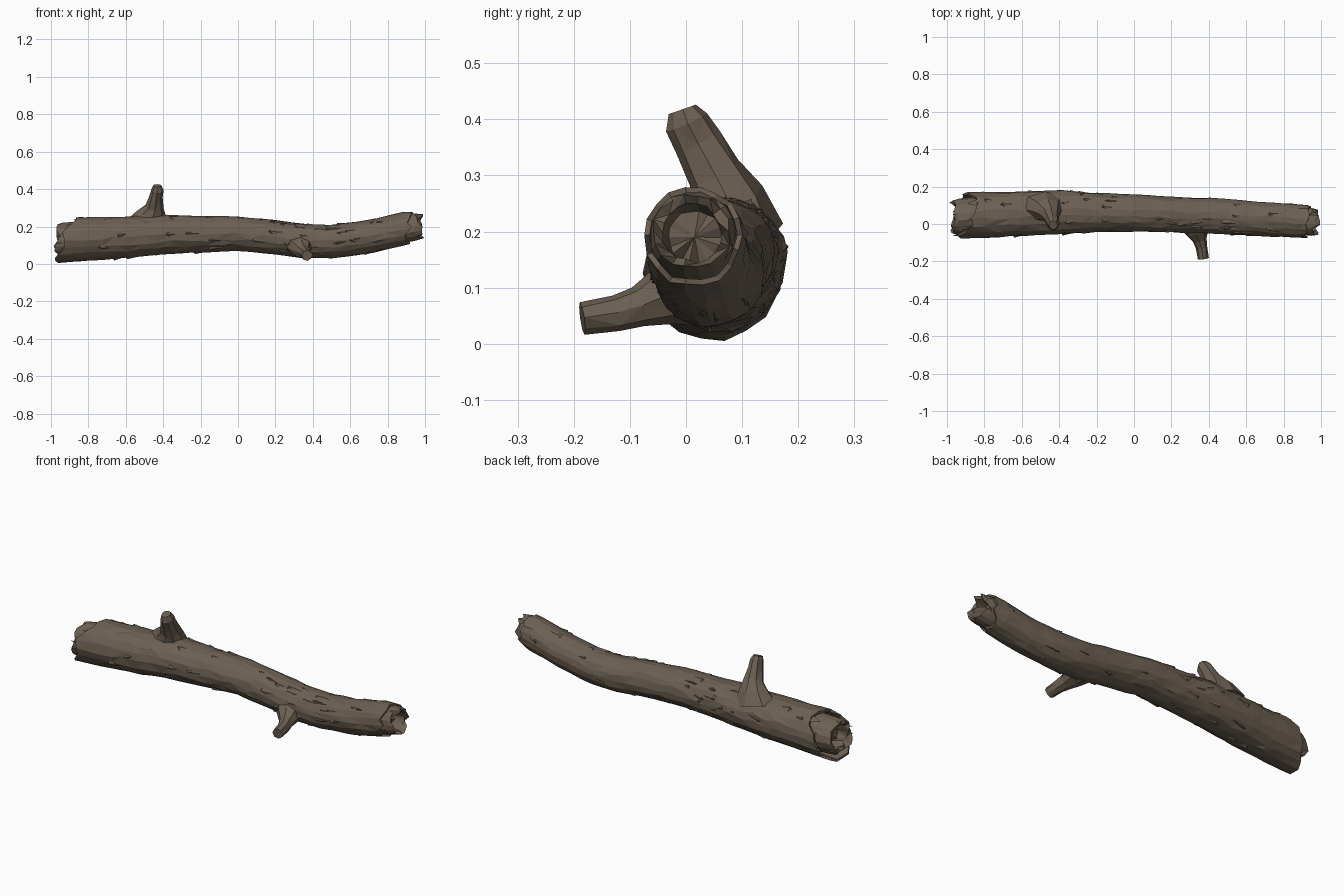
import bpy, bmesh, math, random
from mathutils import Vector

random.seed(7)
old = bpy.data.objects.get("Cube")
if old:
    bpy.data.objects.remove(old)

bark = bpy.data.materials.new("bark brown")
bark.use_nodes = True
color = (0.150, 0.116, 0.085, 1)
bark.diffuse_color = color
bark.node_tree.nodes["Principled BSDF"].inputs["Base Color"].default_value = color

# Trunk outline: x, y min, y max, z min, z max
OUTLINE = [
    (-1.0, -.07, .165, .005, .24), (-.85, -.075, .17, .01, .25),
    (-.6, -.065, .175, .03, .255), (-.4, -.055, .18, .05, .265),
    (-.2, -.045, .165, .06, .258), (0, -.04, .16, .07, .255),
    (.2, -.045, .145, .05, .235), (.35, -.05, .14, .03, .215),
    (.5, -.055, .135, .03, .21), (.7, -.065, .115, .055, .235),
    (.9, -.075, .105, .1, .282), (1.0, -.075, .09, .125, .28),
]
SIDES = 18


def section(x):
    """Centre and half sizes of the trunk at x."""
    x = max(-1, min(1, x))
    for a, b in zip(OUTLINE, OUTLINE[1:]):
        if x <= b[0]:
            t = (x - a[0]) / (b[0] - a[0])
            y0, y1, z0, z1 = (p + (q - p) * t for p, q in zip(a[1:], b[1:]))
            return (y0 + y1) / 2, (z0 + z1) / 2, (y1 - y0) / 2, (z1 - z0) / 2


def surface(x, ang, scale=1.0):
    cy, cz, ry, rz = section(x)
    return Vector((x, cy + ry * scale * math.cos(ang), cz + rz * scale * math.sin(ang)))


def finish(bm, name):
    bmesh.ops.recalc_face_normals(bm, faces=bm.faces)
    me = bpy.data.meshes.new(name)
    bm.to_mesh(me)
    bm.free()
    me.materials.append(bark)
    ob = bpy.data.objects.new(name, me)
    bpy.context.scene.collection.objects.link(ob)
    return ob


def loft(name, rings, cap_start=True, cap_end=True):
    """Skin closed rings of points with irregular triangles."""
    bm = bmesh.new()
    vs = [[bm.verts.new(p) for p in ring] for ring in rings]
    n = len(vs[0])
    for a, b in zip(vs, vs[1:]):
        for i in range(n):
            j = (i + 1) % n
            if random.random() < .5:
                bm.faces.new((a[i], a[j], b[j]))
                bm.faces.new((a[i], b[j], b[i]))
            else:
                bm.faces.new((a[i], a[j], b[i]))
                bm.faces.new((a[j], b[j], b[i]))
    for ring, want in ((vs[0], cap_start), (vs[-1], cap_end)):
        if want:
            mid = bm.verts.new(sum((v.co for v in ring), Vector()) / n)
            for i in range(n):
                bm.faces.new((ring[i], ring[(i + 1) % n], mid))
    return finish(bm, name)


def angles(shift=0):
    return [math.tau * (i + shift) / SIDES for i in range(SIDES)]


def rough_ring(x, scale=1.0, jx=.02, jr=.025):
    return [surface(x + random.uniform(-jx, jx), a + random.uniform(-.07, .07),
                    scale + random.uniform(-jr, jr)) for a in angles()]


def jagged_ring(reach, scale, depth):
    """Splintered edge: reach(angle) gives the base x, teeth alternate."""
    return [surface(reach(a) + random.uniform(-depth, depth), a,
                    scale + random.uniform(-.03, .03)) for a in angles()]


# Bark: long faceted shell with torn lips folding in at both ends
def left_lip(a):
    return -.905 - .05 * math.cos(a - 4.1)


def right_lip(a):
    return .925 + .02 * math.cos(a - .8)


rings = [rough_ring(-.80, .80, .01), jagged_ring(left_lip, .90, .025)]
rings.append([p + (surface(p.x, a, 1.01) - surface(p.x, a, .90))
              for p, a in zip(rings[-1], angles())])
rings += [rough_ring(-.81 + 1.68 * i / 23) for i in range(24)]
rings.append(jagged_ring(right_lip, .99, .02))
rings.append([p + (surface(p.x, a, .88) - surface(p.x, a, .99))
              for p, a in zip(rings[-1], angles())])
rings.append(rough_ring(.87, .82, .005))
loft("bark_shell", rings, False, False)


# Heartwood: broken stubs standing out of each end
def core(name, sign, base, tip, hollow, dy, scale):
    out = [rough_ring(base, .84, .005),
           jagged_ring(lambda a: tip - sign * .03, scale, .012),
           jagged_ring(lambda a: tip, scale - .06, .022),
           jagged_ring(lambda a: tip - sign * .01, scale - .25, .02),
           jagged_ring(lambda a: hollow, scale - .35, .012)]
    for ring in out[1:]:
        for p in ring:
            p.x = max(-.995, min(.995, p.x))
            p.y += dy
    loft(name, out, False, True)


core("left_heartwood", -1, -.80, -.965, -.90, -.012, .80)
core("right_heartwood", 1, .86, .975, .90, 0, .88)


# Branch stubs: flared at the trunk, bluntly snapped at the tip
def branch(name, path, sides=8):
    out = []
    for i, (co, r, stretch) in enumerate(path):
        co = Vector(co)
        d = (Vector(path[min(i + 1, len(path) - 1)][0])
             - Vector(path[max(i - 1, 0)][0])).normalized()
        u = (Vector((1, 0, 0)) - d * d.x).normalized()
        w = d.cross(u)
        ring = []
        for k in range(sides):
            a = math.tau * k / sides
            rr = r * random.uniform(.93, 1.07)
            ring.append(co + u * rr * stretch * math.cos(a) + w * rr * math.sin(a))
        out.append(ring)
    loft(name, out)


branch("upper_branch", [
    ((-.475, .085, .20), .085, 1.45), ((-.46, .075, .262), .066, 1.2),
    ((-.445, .05, .305), .052, .95), ((-.438, .02, .36), .045, .8),
    ((-.432, .002, .395), .041, .8), ((-.432, -.006, .418), .026, .9)])
branch("front_branch", [
    ((.33, .01, .10), .07, 1.25), ((.335, -.04, .085), .055, 1.15),
    ((.35, -.085, .066), .038, 1), ((.362, -.125, .055), .032, .95),
    ((.37, -.185, .046), .029, 1)])

# Bark flakes: thin lifted splinters running along the trunk
bm = bmesh.new()
for _ in range(75):
    x = random.uniform(-.85, .84)
    a = random.uniform(0, math.tau)
    length = random.uniform(.05, .13)
    width = random.uniform(.08, .2)
    skew = random.uniform(-.15, .15)
    root = surface(x, a, .97)
    tip = surface(x + length, a + skew, .96)
    left = surface(x + length * .35, a + width, .96)
    right = surface(x + length * .15, a - width, .96)
    peak = surface(x + length * .1, a, random.uniform(1.03, 1.07))
    r, t, l, q, p = (bm.verts.new(c) for c in (root, tip, left, right, peak))
    for f in ((r, l, p), (l, t, p), (t, q, p), (q, r, p), (r, q, t, l)):
        bm.faces.new(f)
finish(bm, "bark_flakes")

# Splinters: pointed slivers of torn bark at the thick end
bm = bmesh.new()
for k in range(11):
    a = math.tau * k / 11 + random.uniform(-.2, .2)
    end = left_lip(a) - random.uniform(.01, .05)
    end = max(end, -.985)
    pts = [surface(-.84, a - .17, .98), surface(-.84, a + .17, .98),
           surface(-.84, a, .86), surface(end, a + random.uniform(-.1, .1), .93)]
    v = [bm.verts.new(p) for p in pts]
    for f in ((0, 1, 2), (0, 1, 3), (1, 2, 3), (2, 0, 3)):
        bm.faces.new([v[i] for i in f])
finish(bm, "end_splinters")
